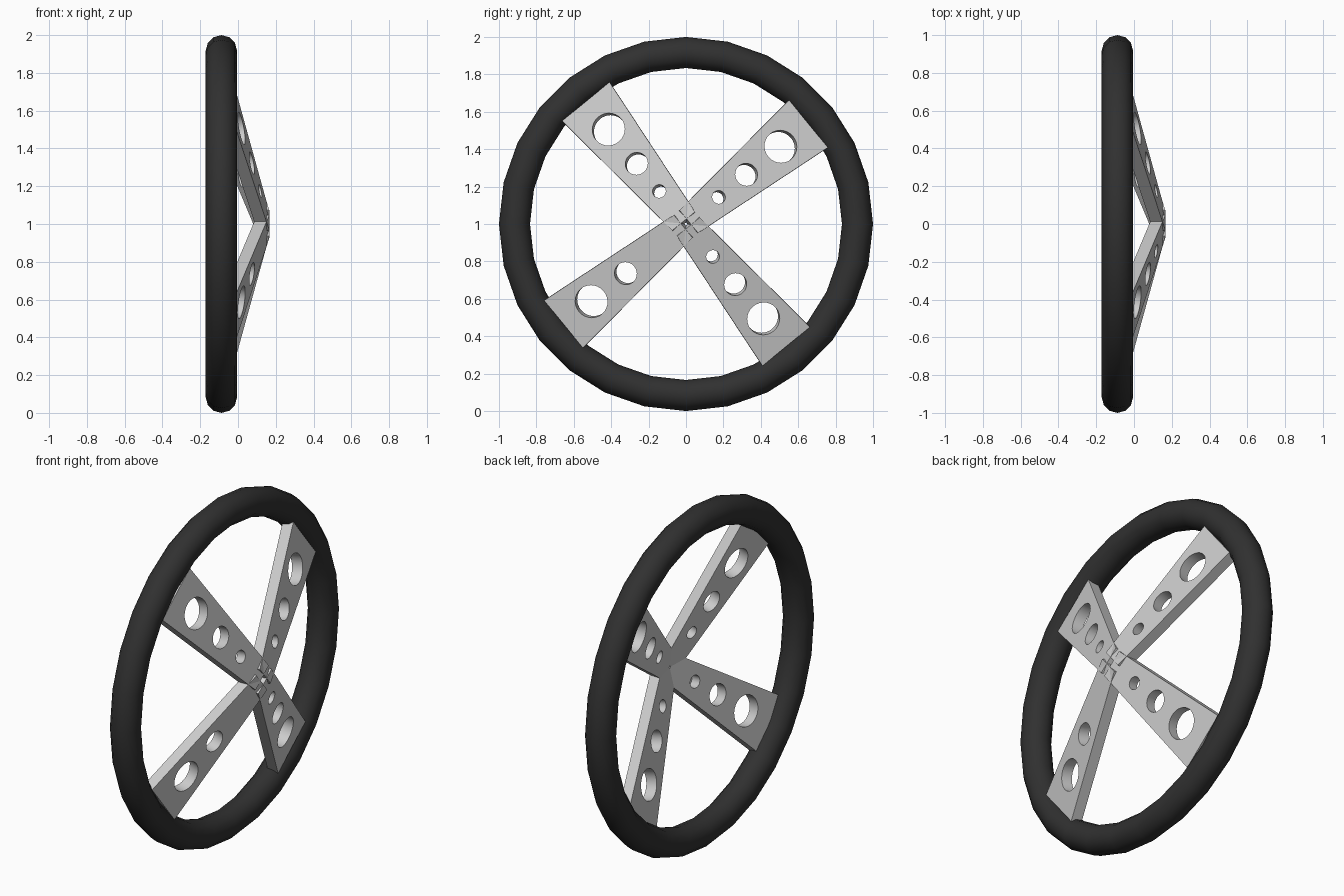
import bpy, bmesh
from math import radians, sin, cos, pi
from mathutils import Matrix, Vector

if "Cube" in bpy.data.objects:
    bpy.data.objects.remove(bpy.data.objects["Cube"])

TILT = radians(13.1)
LENGTH, THICK = 0.848, 0.063
HOLES = [(0.212, 0.036), (0.408, 0.061), (0.651, 0.088)]  # distance along spoke, radius


def finish(bm, name, matrix=None):
    if matrix:
        bmesh.ops.transform(bm, matrix=matrix, verts=bm.verts)
    bmesh.ops.recalc_face_normals(bm, faces=bm.faces)
    mesh = bpy.data.meshes.new(name)
    bm.to_mesh(mesh)
    bm.free()
    ob = bpy.data.objects.new(name, mesh)
    bpy.context.collection.objects.link(ob)
    return ob


# Rim: smooth dark ring around the x axis
bpy.ops.mesh.primitive_torus_add(major_segments=28, minor_segments=12,
                                 major_radius=0.917, minor_radius=0.083,
                                 location=(-0.088, 0, 1), rotation=(0, pi / 2, 0))
rim = bpy.context.object
rim.name = "rim"
bpy.ops.object.shade_smooth()
black = bpy.data.materials.new("black_grip")
black.diffuse_color = (0.03, 0.03, 0.03, 1)
black.use_nodes = True
black.node_tree.nodes["Principled BSDF"].inputs["Base Color"].default_value = black.diffuse_color
rim.data.materials.append(black)


# Spokes: tapered tilted plates with lightening holes
def spoke(name, angle, blind_small_hole):
    radial = Vector((0, cos(angle), sin(angle)))
    across = Vector((0, -sin(angle), cos(angle)))
    axis = Vector((1, 0, 0))
    along = radial * cos(TILT) - axis * sin(TILT)
    normal = axis * cos(TILT) + radial * sin(TILT)
    origin = Vector((0.166, 0, 1)) + radial * 0.02
    m = Matrix((along, across, normal)).transposed().to_4x4()
    m.translation = origin

    bm = bmesh.new()
    outline = [(0, -0.078), (LENGTH, -0.164), (LENGTH, 0.164), (0, 0.078)]
    face = bm.faces.new([bm.verts.new((u, v, 0)) for u, v in outline])
    ext = bmesh.ops.extrude_face_region(bm, geom=[face])
    bmesh.ops.translate(bm, vec=(0, 0, -THICK),
                        verts=[g for g in ext["geom"] if isinstance(g, bmesh.types.BMVert)])
    plate = finish(bm, name, m)

    # Hole cutters
    bm = bmesh.new()
    for i, (u, r) in enumerate(HOLES):
        top = -0.002 if blind_small_hole and i == 0 else 0.05
        bottom = -THICK - 0.05
        bmesh.ops.create_cone(bm, cap_ends=True, segments=28, radius1=r, radius2=r,
                              depth=top - bottom,
                              matrix=Matrix.Translation((u, 0, (top + bottom) / 2)))
    cutter = finish(bm, "hole_cutter", m)
    cutter.hide_render = True

    mod = plate.modifiers.new("holes", 'BOOLEAN')
    mod.operation = 'DIFFERENCE'
    mod.solver = 'EXACT'
    mod.object = cutter
    bpy.ops.object.select_all(action='DESELECT')
    bpy.context.view_layer.objects.active = plate
    plate.select_set(True)
    bpy.ops.object.modifier_apply(modifier=mod.name)
    bpy.data.objects.remove(cutter)
    bpy.ops.object.shade_smooth_by_angle(angle=radians(30))


for k in range(4):
    spoke(f"spoke_{k + 1}", radians(39.3 + 90 * k), k == 2)
